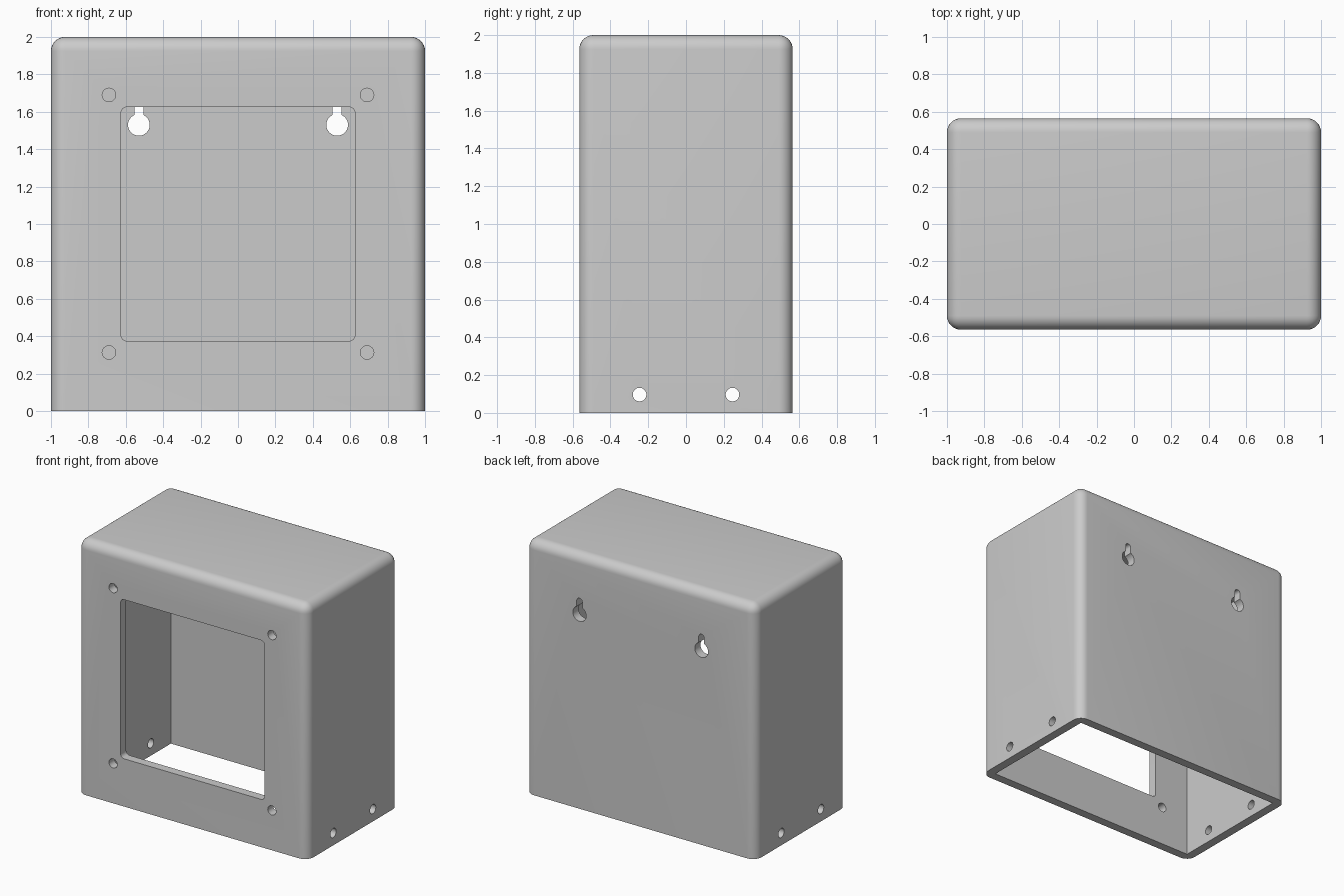
import bpy
import bmesh
from math import radians
from mathutils import Matrix, Vector

if "Cube" in bpy.data.objects:
    bpy.data.objects.remove(bpy.data.objects["Cube"])

W, D, H = 2.0, 1.13, 2.0      # outer size
WALL, ROUND = 0.07, 0.075     # wall thickness, outer edge radius
FRONT, BACK = -D / 2, D / 2

grey = bpy.data.materials.new("plain_grey")
grey.use_nodes = True
colour = (0.6, 0.6, 0.6, 1)
grey.diffuse_color = colour
grey.node_tree.nodes["Principled BSDF"].inputs["Base Color"].default_value = colour


def box(name, size, centre, pick=None, radius=0.0, segments=8):
    """Box whose edges chosen by pick(edge) are rounded."""
    bm = bmesh.new()
    bmesh.ops.create_cube(bm, size=1)
    bmesh.ops.scale(bm, vec=size, verts=bm.verts)
    bmesh.ops.translate(bm, vec=centre, verts=bm.verts)
    if pick:
        bmesh.ops.bevel(bm, geom=[e for e in bm.edges if pick(e)], offset=radius,
                        segments=segments, profile=0.5, affect='EDGES')
    return finish(bm, name)


def rod(name, radius, length, centre, axis):
    """Cylinder along the x or y axis."""
    bm = bmesh.new()
    turn = Matrix.Rotation(radians(90), 4, 'Y' if axis == 'X' else 'X')
    bmesh.ops.create_cone(bm, cap_ends=True, segments=32, radius1=radius, radius2=radius,
                          depth=length, matrix=Matrix.Translation(centre) @ turn)
    return finish(bm, name)


def finish(bm, name):
    bmesh.ops.recalc_face_normals(bm, faces=bm.faces)
    mesh = bpy.data.meshes.new(name)
    bm.to_mesh(mesh)
    bm.free()
    mesh.materials.append(grey)
    obj = bpy.data.objects.new(name, mesh)
    bpy.context.collection.objects.link(obj)
    return obj


def along_y(edge):
    d = edge.verts[0].co - edge.verts[1].co
    return abs(d.y) > max(abs(d.x), abs(d.z))


# Outer case, rounded everywhere except around the open bottom
case = box("wall_box", (W, D, H), (0, 0, H / 2),
           lambda e: max(v.co.z for v in e.verts) > H / 2, ROUND)

# Hollow, open below, and the rounded front window
cutters = [
    box("hollow_cutter", (W - 2 * WALL, D - 2 * WALL, H), (0, 0, H / 2 - WALL)),
    box("window_cutter", (1.25, 4 * WALL, 1.25), (0, FRONT, 1.0), along_y, 0.03, 6),
]

for side in (-1, 1):
    # Screw holes around the window
    for z in (0.313, 1.69):
        cutters.append(rod("screw_cutter", 0.036, 4 * WALL, (side * 0.69, FRONT, z), 'Y'))
    # Fixing holes low in both side walls
    for y in (-0.246, 0.246):
        cutters.append(rod("side_cutter", 0.036, 4 * WALL, (side * W / 2, y, 0.097), 'X'))
    # Hanging keyholes in the back: round hole, slot and slot end
    x = side * 0.53
    cutters.append(rod("keyhole_cutter", 0.058, 4 * WALL, (x, BACK, 1.53), 'Y'))
    cutters.append(box("slot_cutter", (0.048, 3.8 * WALL, 0.11), (x, BACK, 1.575)))
    cutters.append(rod("slot_end_cutter", 0.024, 3.6 * WALL, (x, BACK, 1.63), 'Y'))

for cutter in cutters:
    cutter.hide_render = True
    cut = case.modifiers.new(cutter.name, 'BOOLEAN')
    cut.operation = 'DIFFERENCE'
    cut.solver = 'EXACT'
    cut.object = cutter

# Keep the cut result and drop the cutters
graph = bpy.context.evaluated_depsgraph_get()
result = bpy.data.meshes.new_from_object(case.evaluated_get(graph))
case.modifiers.clear()
case.data = result
for cutter in cutters:
    bpy.data.objects.remove(cutter)

# Smooth rounded edges and holes, crisp rims
bpy.ops.object.select_all(action='DESELECT')
case.select_set(True)
bpy.context.view_layer.objects.active = case
bpy.ops.object.shade_smooth_by_angle(angle=radians(30))
